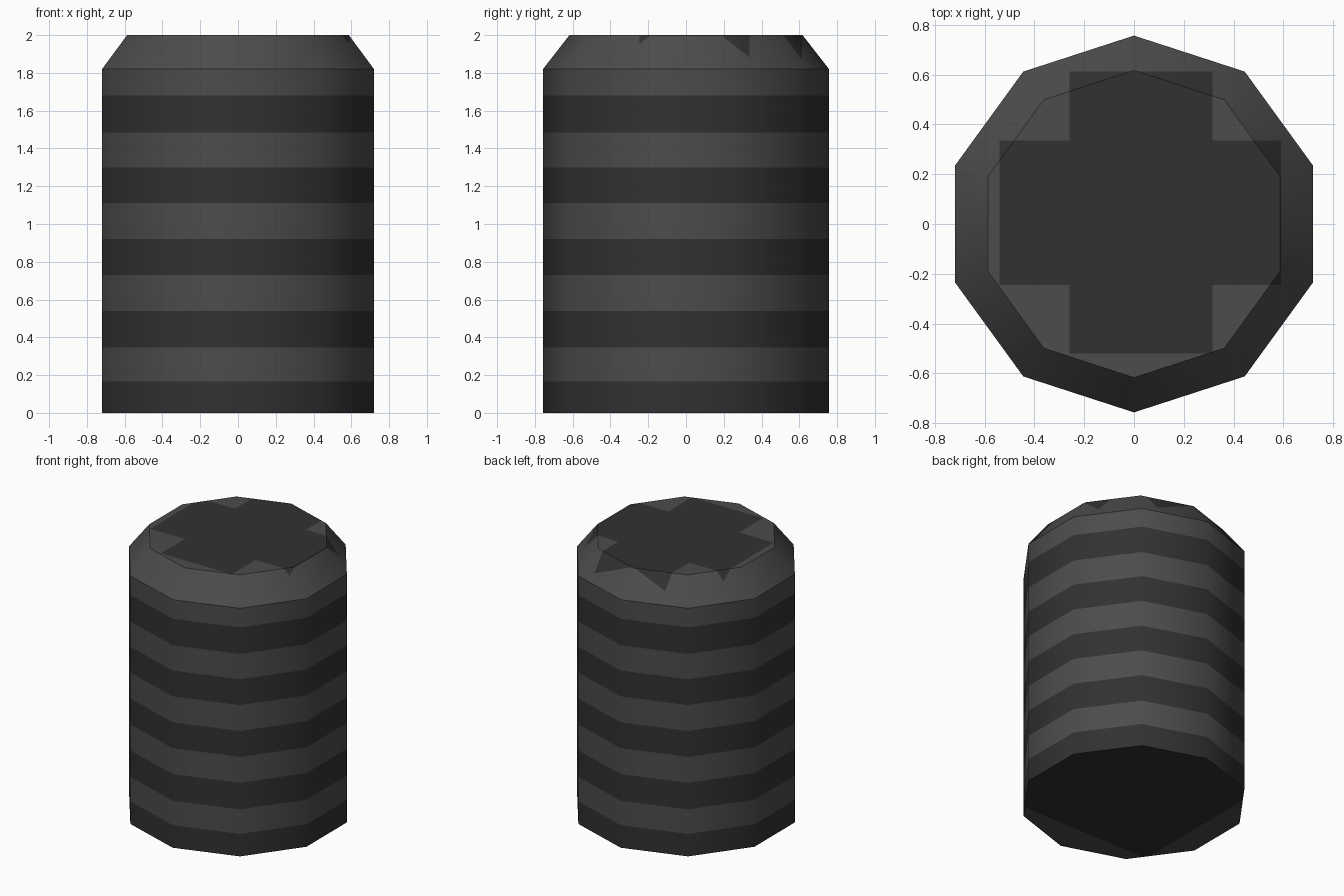
import bpy, bmesh, math
from mathutils import Vector

if "Cube" in bpy.data.objects:
    bpy.data.objects.remove(bpy.data.objects["Cube"])

SIDES, R, TOP_R, SHOULDER, HEIGHT = 10, 0.757, 0.617, 1.82, 2.0
STRIPES = [0, 0.165, 0.345, 0.54, 0.73, 0.92, 1.11, 1.30, 1.485, 1.68, SHOULDER]


def material(name, v):
    m = bpy.data.materials.new(name)
    m.diffuse_color = (v, v, v, 1)
    m.use_nodes = True
    m.node_tree.nodes["Principled BSDF"].inputs["Base Color"].default_value = m.diffuse_color
    return m


bm = bmesh.new()


def ring(r, z):
    angles = [math.pi / 2 + i * math.tau / SIDES for i in range(SIDES)]
    return [bm.verts.new((r * math.cos(a), r * math.sin(a), z)) for a in angles]


def cut(zone, lines):
    """Slice the faces in a zone along vertical planes (axis, position)."""
    for axis, pos in lines:
        faces = [f for f in bm.faces if zone(f.calc_center_median().z)]
        geom = list({g for f in faces for g in (*f.verts, *f.edges, f)})
        co, no = Vector((0, 0, 0)), Vector((0, 0, 0))
        co[axis], no[axis] = pos, 1
        bmesh.ops.bisect_plane(bm, geom=geom, plane_co=co, plane_no=no, dist=1e-5)


# Barrel rings at the stripe boundaries, then the sloping shoulder and caps
rings = [ring(R, z) for z in STRIPES] + [ring(TOP_R, HEIGHT)]
for a, b in zip(rings, rings[1:]):
    for i in range(SIDES):
        j = (i + 1) % SIDES
        bm.faces.new((a[i], a[j], b[j], b[i]))
bm.faces.new(rings[0][::-1])
bm.faces.new(rings[-1])

# Cross on the top and shoulder, plain panel on the bottom
cut(lambda z: z > SHOULDER + 0.01,
    [(0, -0.54), (0, -0.26), (0, 0.315), (0, 0.59),
     (1, -0.52), (1, -0.245), (1, 0.335), (1, 0.613)])
cut(lambda z: z < 0.001, [(0, -0.54), (1, -0.52)])


def is_dark(c):
    x, y, z = c
    if z < 0.001:
        return x > -0.54 and y > -0.52
    if z > SHOULDER:
        return (-0.26 < x < 0.315 and -0.52 < y < 0.613) or \
               (-0.54 < x < 0.59 and -0.245 < y < 0.335)
    return sum(z > s for s in STRIPES) % 2 == 1


bm.normal_update()
for f in bm.faces:
    f.smooth = True
    f.material_index = 0 if is_dark(f.calc_center_median()) else 1

me = bpy.data.meshes.new("barrel")
bm.to_mesh(me)
bm.free()
me.materials.append(material("dark grey", 0.031))
me.materials.append(material("light grey", 0.072))

# Round shading around the axis, crisp at the shoulder and caps
slope = math.atan2(R - TOP_R, HEIGHT - SHOULDER)
normals = [None] * len(me.loops)
for p in me.polygons:
    for li in p.loop_indices:
        co = me.vertices[me.loops[li].vertex_index].co
        if abs(p.normal.z) > 0.95:
            n = p.normal.copy()
        else:
            tilt = slope if p.center.z > SHOULDER else 0
            d = Vector((co.x, co.y, 0)).normalized()
            n = d * math.cos(tilt) + Vector((0, 0, math.sin(tilt)))
        normals[li] = n
me.normals_split_custom_set(normals)
bpy.context.collection.objects.link(bpy.data.objects.new("barrel", me))
